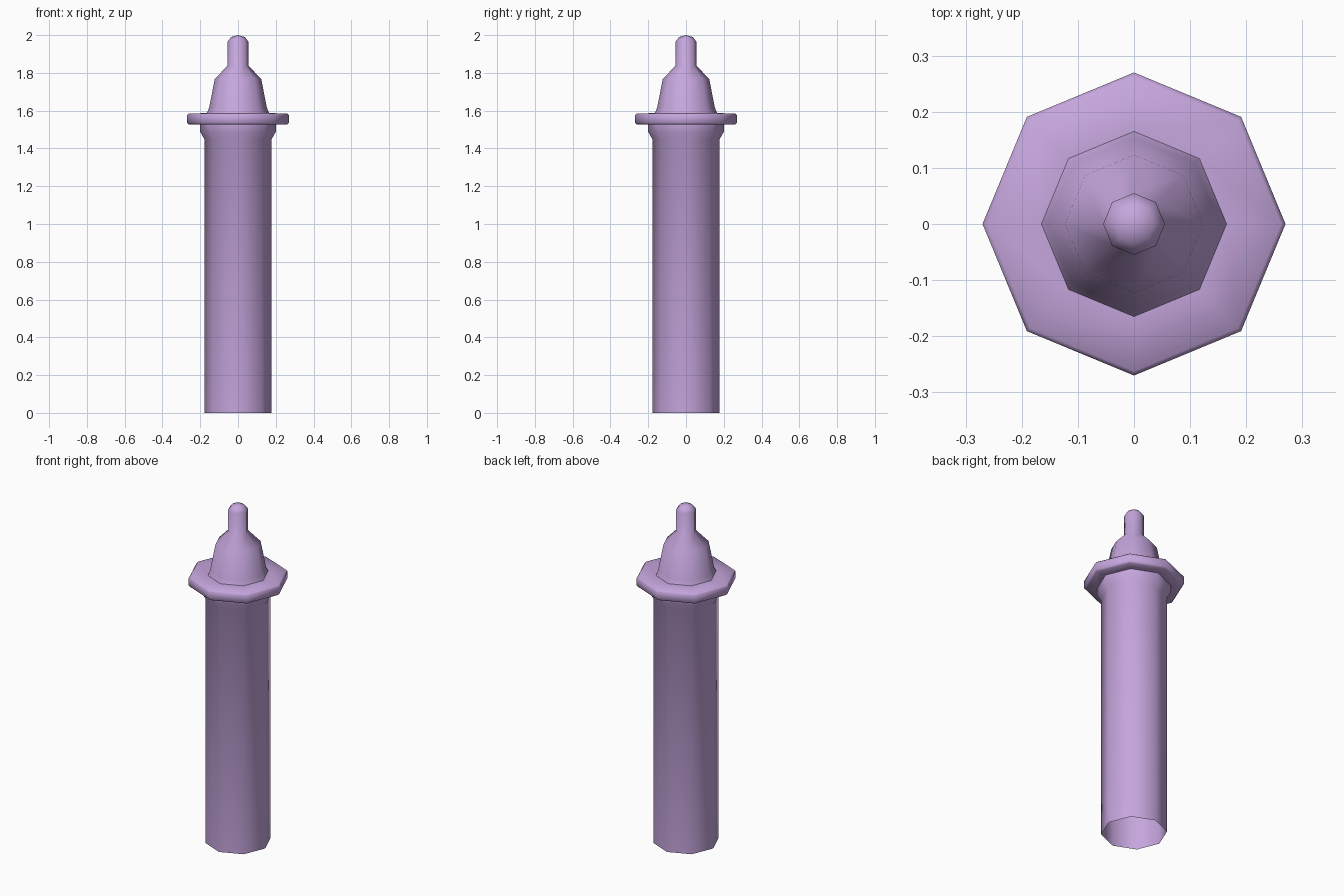
import bpy, math

if "Cube" in bpy.data.objects:
    bpy.data.objects.remove(bpy.data.objects["Cube"])

SIDES = 8

def lathe(name, profile, mat):
    """Revolve (radius, z) points into an eight-sided shell; radius 0 makes a pole."""
    verts, faces, rings = [], [], []
    for r, z in profile:
        n = 1 if r == 0 else SIDES
        rings.append(list(range(len(verts), len(verts) + n)))
        for i in range(n):
            a = 2 * math.pi * i / SIDES
            verts.append((r * math.cos(a), r * math.sin(a), z))
    for lo, hi in zip(rings, rings[1:]):
        for i in range(SIDES):
            j = (i + 1) % SIDES
            if len(hi) == 1:
                faces.append((lo[i], lo[j], hi[0]))
            else:
                faces.append((lo[i], lo[j], hi[j], hi[i]))
    mesh = bpy.data.meshes.new(name)
    mesh.from_pydata(verts, [], faces)
    mesh.materials.append(mat)
    obj = bpy.data.objects.new(name, mesh)
    bpy.context.collection.objects.link(obj)
    bpy.ops.object.select_all(action='DESELECT')
    obj.select_set(True)
    bpy.context.view_layer.objects.active = obj
    bpy.ops.object.shade_smooth_by_angle(angle=math.radians(60))
    return obj

purple = bpy.data.materials.new("purple")
purple.diffuse_color = (0.56, 0.38, 0.72, 1)
purple.use_nodes = True
purple.node_tree.nodes["Principled BSDF"].inputs["Base Color"].default_value = purple.diffuse_color

# One continuous shell, open at the bottom
lathe("post", [
    # shaft and flared collar
    (0.178, 0), (0.178, 1.45), (0.2, 1.487), (0.2, 1.527),
    # flange with softened rim
    (0.262, 1.527), (0.27, 1.535), (0.27, 1.577), (0.262, 1.585),
    # tapered shoulder
    (0.165, 1.587), (0.153, 1.615), (0.123, 1.768), (0.055, 1.838),
    # rounded tip
    (0.055, 1.965), (0.036, 1.99), (0, 2.0),
], purple)
